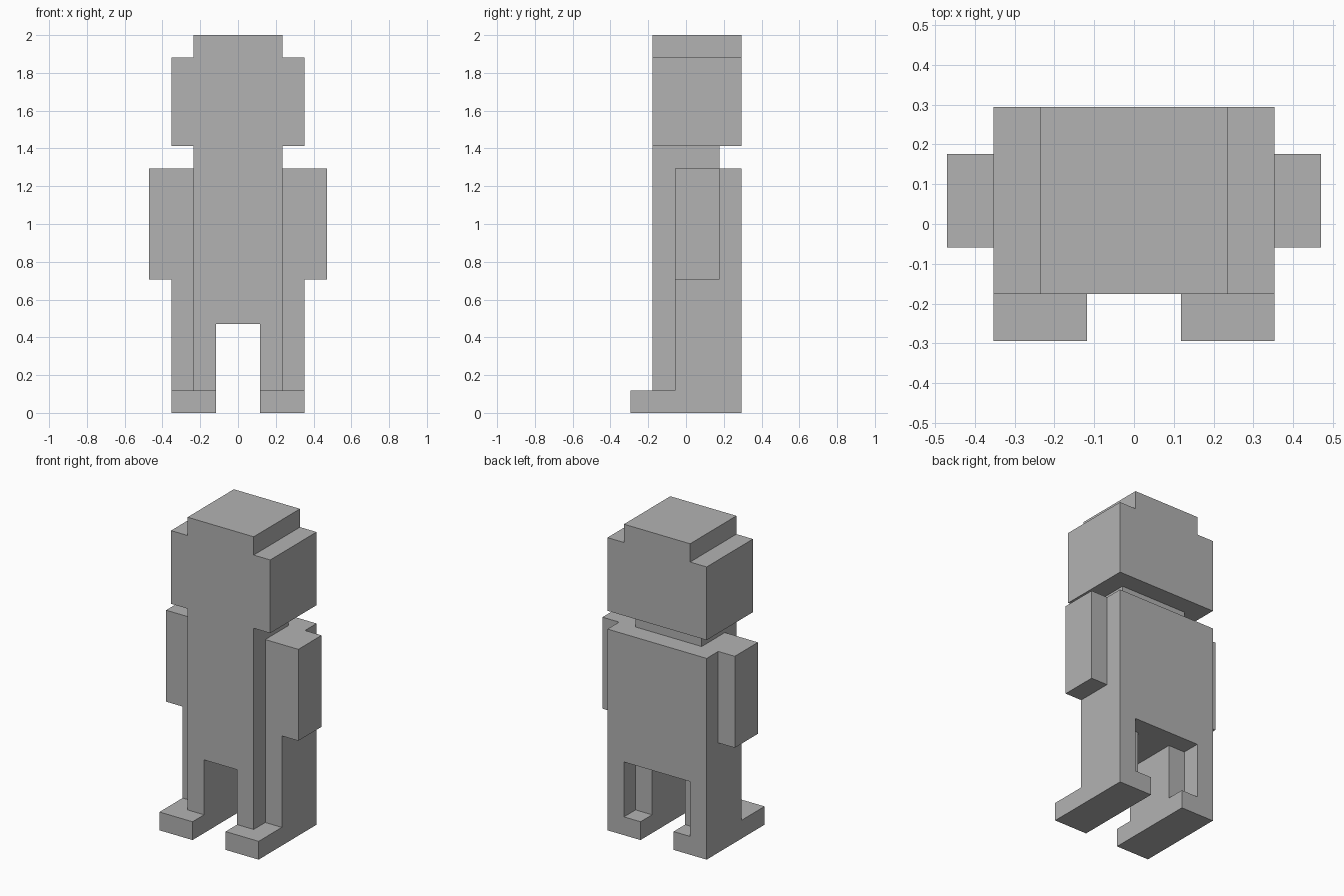
import bpy, bmesh, math
from mathutils import Vector

if "Cube" in bpy.data.objects:
    bpy.data.objects.remove(bpy.data.objects["Cube"], do_unlink=True)

UNIT = 2 / 17  # edge of one block

grey = bpy.data.materials.new("grey")
grey.use_nodes = True
colour = (0.448, 0.448, 0.448, 1)
grey.diffuse_color = colour
grey.node_tree.nodes["Principled BSDF"].inputs["Base Color"].default_value = colour


def mirrored(boxes):
    return [((-x1, -x0), y, z) for (x0, x1), y, z in boxes]


def block_part(name, boxes):
    """Fuse block-aligned boxes into one clean closed shell."""
    cells = {(x, y, z) for bx, by, bz in boxes
             for x in range(*bx) for y in range(*by) for z in range(*bz)}
    bm = bmesh.new()
    for cell in cells:
        for axis in range(3):
            for side in (-1, 1):
                normal = Vector((0, 0, 0))
                normal[axis] = side
                if tuple(int(c + n) for c, n in zip(cell, normal)) in cells:
                    continue
                u = Vector((0, 0, 0))
                u[(axis + 1) % 3] = 0.5
                v = normal.cross(u)
                mid = Vector(cell) + Vector((0.5, 0.5, 0.5)) + normal / 2
                bm.faces.new([bm.verts.new(mid + c) for c in (u + v, v - u, -u - v, u - v)])
    bmesh.ops.remove_doubles(bm, verts=bm.verts, dist=0.01)
    bmesh.ops.dissolve_limit(bm, angle_limit=math.radians(1), verts=bm.verts, edges=bm.edges)
    bmesh.ops.recalc_face_normals(bm, faces=bm.faces)
    # Block rows count from the toes, five rows deep
    for vert in bm.verts:
        vert.co = (vert.co - Vector((0, 2.5, 0))) * UNIT
    mesh = bpy.data.meshes.new(name)
    bm.to_mesh(mesh)
    bm.free()
    mesh.materials.append(grey)
    bpy.context.collection.objects.link(bpy.data.objects.new(name, mesh))


# Head with narrower crown, and the neck set in from the back
block_part("head", [((-3, 3), (1, 5), (12, 16)), ((-2, 2), (1, 5), (16, 17))])
block_part("neck", [((-2, 2), (1, 4), (11, 12))])

# Torso with a raised front panel
block_part("torso", [((-3, 3), (2, 5), (4, 11)), ((-2, 2), (1, 2), (4, 11))])

# Arms and legs; each leg is a foot with staggered inner and outer columns
arm = [((3, 4), (2, 4), (6, 11))]
leg = [((1, 3), (0, 5), (0, 1)), ((1, 2), (1, 4), (1, 4)), ((2, 3), (2, 5), (1, 4))]
for limb, boxes in (("arm", arm), ("leg", leg)):
    block_part("left_" + limb, boxes)
    block_part("right_" + limb, mirrored(boxes))
